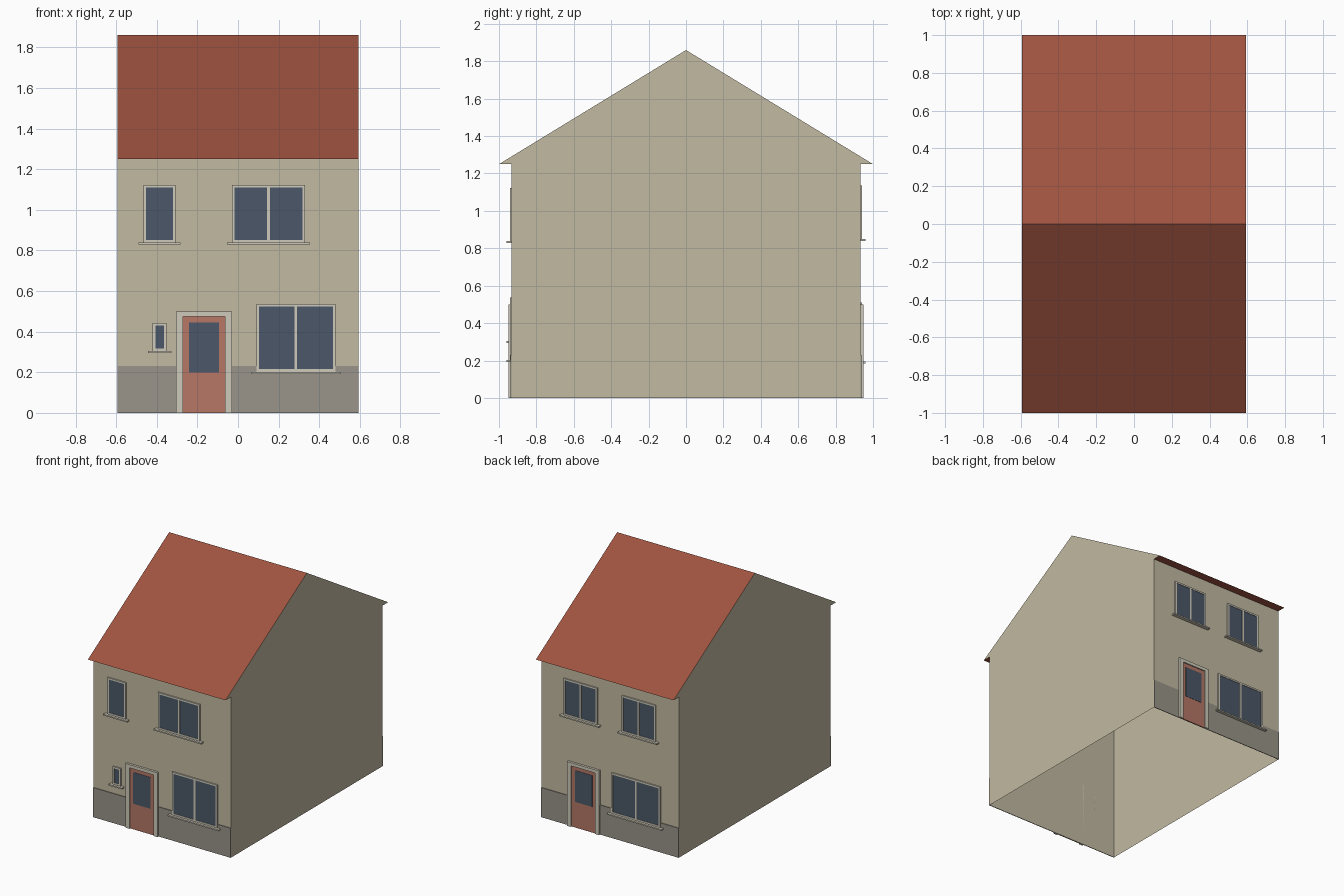
import bpy, bmesh

if "Cube" in bpy.data.objects:
    bpy.data.objects.remove(bpy.data.objects["Cube"])

W, D, EAVE, RIDGE = 0.593, 0.932, 1.25, 1.86   # half width, half depth, heights
PLINTH = 0.937


def mat(name, r, g, b):
    m = bpy.data.materials.new(name)
    m.diffuse_color = [(c / 255) ** 2.2 for c in (r, g, b)] + [1]
    m.use_nodes = True
    m.node_tree.nodes["Principled BSDF"].inputs["Base Color"].default_value = m.diffuse_color
    return m


WALL = mat("render", 192, 184, 160)
ROOF = mat("roof_tile", 158, 84, 66)
GREY = mat("plinth_grey", 152, 147, 136)
TRIM = mat("trim", 206, 201, 184)
GLASS = mat("glass", 76, 88, 104)
DOOR = mat("door_paint", 180, 119, 102)


def finish(bm, name, material):
    me = bpy.data.meshes.new(name)
    bm.to_mesh(me)
    bm.free()
    me.materials.append(material)
    ob = bpy.data.objects.new(name, me)
    bpy.context.collection.objects.link(ob)
    return ob


def boxes(name, material, side, items):
    """Boxes (x0, x1, z0, z1, depth0, depth1) laid on a facade; side 1 = front, -1 = back."""
    bm = bmesh.new()
    for x0, x1, z0, z1, d0, d1 in items:
        vs = bmesh.ops.create_cube(bm, size=1)["verts"]
        for v in vs:
            x = x1 if v.co.x > 0 else x0
            d = d1 if v.co.y < 0 else d0
            v.co = (x * side, -d * side, z1 if v.co.z > 0 else z0)
    return finish(bm, name, material)


def border(x0, x1, z0, z1, t, d, bottom=True):
    bars = [(x0, x0 + t, z0, z1, D, d), (x1 - t, x1, z0, z1, D, d),
            (x0 + t, x1 - t, z1 - t, z1, D, d)]
    if bottom:
        bars.append((x0 + t, x1 - t, z0, z0 + t, D, d))
    return bars


def window(name, side, x0, x1, z0, z1, panes):
    t = 0.013
    bars = border(x0, x1, z0, z1, t, 0.942)
    if panes == 2:
        c = (x0 + x1) / 2
        bars.append((c - t / 2, c + t / 2, z0 + t, z1 - t, D, 0.942))
    boxes(name + "_frame", TRIM, side, bars)
    boxes(name + "_glass", GLASS, side, [(x0 + t, x1 - t, z0 + t, z1 - t, D, 0.939)])
    boxes(name + "_sill", TRIM, side, [(x0 - 0.024, x1 + 0.024, z0 - 0.01, z0, D, 0.96)])


def door(name, side, x0):
    x1, z1, t = x0 + 0.275, 0.5, 0.034
    boxes(name + "_frame", TRIM, side,
          [(x0, x0 + t, 0, z1, D, 0.95), (x1 - t, x1, 0, z1, D, 0.95),
           (x0 + t, x1 - t, z1 - 0.025, z1, D, 0.95)])
    boxes(name + "_leaf", DOOR, side, [(x0 + t, x1 - t, 0, z1 - 0.025, D, 0.941)])
    boxes(name + "_glass", GLASS, side, [(x0 + 0.063, x1 - 0.063, 0.2, 0.445, D, 0.943)])


# House shell: side profile swept across the width, open underneath
PROFILE = [(-D, 0), (D, 0), (D, EAVE), (1, EAVE), (0, RIDGE), (-1, EAVE), (-D, EAVE)]


def shell(name, material, roof):
    bm = bmesh.new()
    a = [bm.verts.new((-W, y, z)) for y, z in PROFILE]
    b = [bm.verts.new((W, y, z)) for y, z in PROFILE]
    n = len(PROFILE)
    ends = [bm.faces.new(a), bm.faces.new(b[::-1])]
    strips = [bm.faces.new((a[i], b[i], b[(i + 1) % n], a[(i + 1) % n])) for i in range(n)]
    bmesh.ops.recalc_face_normals(bm, faces=bm.faces[:])
    top = strips[2:6]                      # soffits and slopes
    drop = ends + strips[:2] + strips[6:] if roof else top + [strips[0]]
    bmesh.ops.delete(bm, geom=drop, context='FACES')
    return finish(bm, name, material)


shell("walls", WALL, False)
shell("roof", ROOF, True)

for label, s in (("front", 1), ("back", -1)):
    boxes(label + "_plinth", GREY, s, [(-W, W, 0, 0.23, D, PLINTH)])

# Front facade
window("front_upper_left_window", 1, -0.466, -0.308, 0.838, 1.123, 1)
window("front_upper_right_window", 1, -0.03, 0.33, 0.838, 1.123, 2)
window("front_small_window", 1, -0.42, -0.352, 0.305, 0.443, 1)
window("front_lower_window", 1, 0.09, 0.48, 0.202, 0.537, 2)
door("front_door", 1, -0.305)

# Back facade (x as seen when facing the back)
window("back_upper_left_window", -1, -0.395, -0.105, 0.85, 1.135, 2)
window("back_upper_right_window", -1, 0.105, 0.395, 0.85, 1.135, 2)
window("back_lower_window", -1, 0.015, 0.437, 0.194, 0.51, 2)
door("back_door", -1, -0.36)
